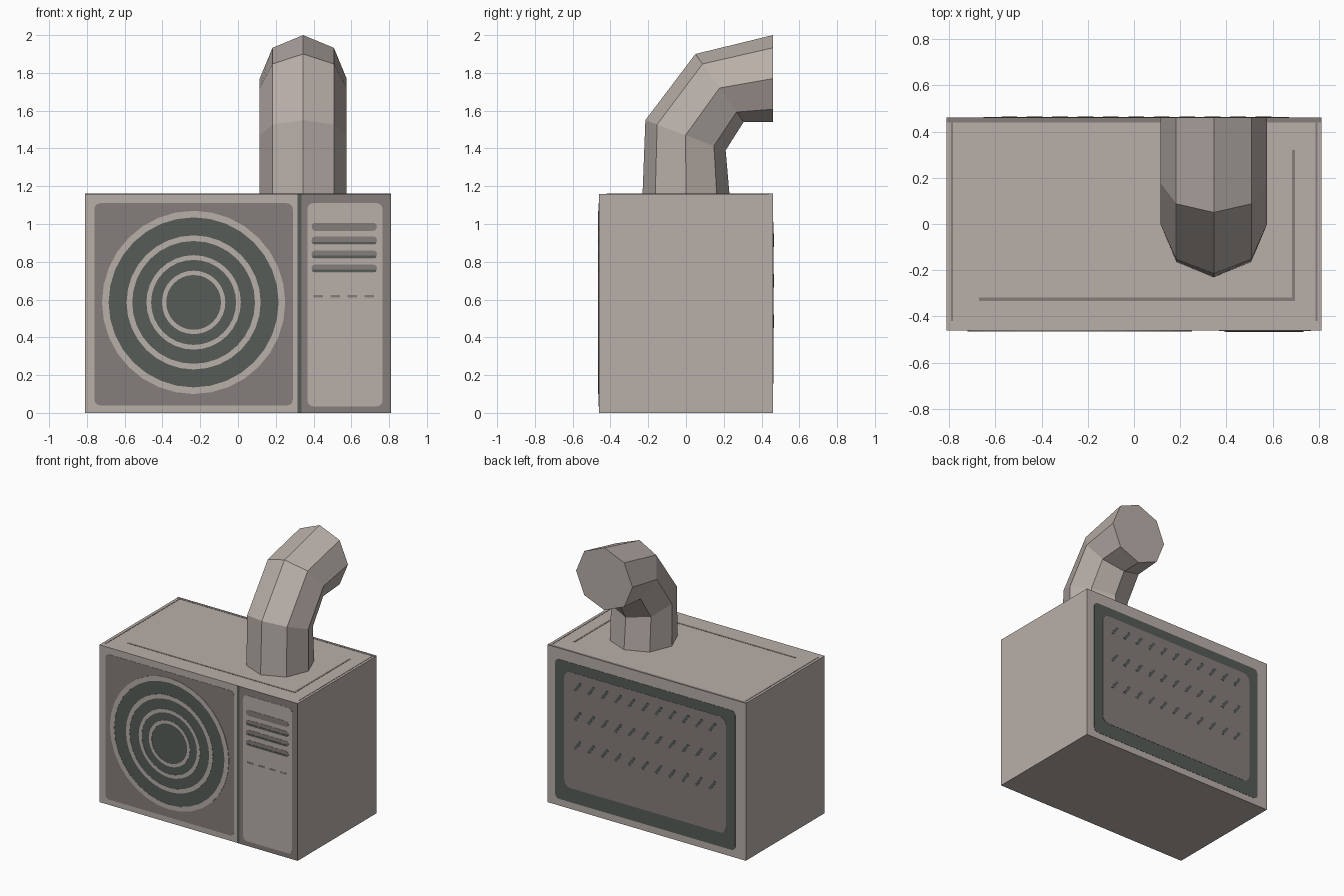
import bpy, bmesh, math
from mathutils import Matrix, Vector

if "Cube" in bpy.data.objects:
    bpy.data.objects.remove(bpy.data.objects["Cube"])

W, D, H = 0.81, 0.46, 1.16      # half width, half depth, height of the cabinet
STEP = 0.0016                   # height of one painted layer


def material(name, rgb):
    m = bpy.data.materials.new(name)
    m.diffuse_color = (*rgb, 1)
    m.use_nodes = True
    m.node_tree.nodes["Principled BSDF"].inputs["Base Color"].default_value = m.diffuse_color
    return m


BEIGE = material("warm light grey", (0.485, 0.429, 0.397))
GREY = material("medium grey", (0.235, 0.211, 0.198))
DARK = material("dark green grey", (0.093, 0.107, 0.095))

# face frames: columns are the u, v and outward directions
FACES = {
    "front": (Vector((1, 0, 0)), Vector((0, 0, 1)), Vector((0, -1, 0)), Vector((0, -D, 0))),
    "back": (Vector((-1, 0, 0)), Vector((0, 0, 1)), Vector((0, 1, 0)), Vector((0, D, 0))),
    "top": (Vector((1, 0, 0)), Vector((0, 1, 0)), Vector((0, 0, 1)), Vector((0, 0, H))),
}


def finish(bm, name, mat):
    bmesh.ops.recalc_face_normals(bm, faces=bm.faces)
    me = bpy.data.meshes.new(name)
    bm.to_mesh(me)
    bm.free()
    me.materials.append(mat)
    ob = bpy.data.objects.new(name, me)
    bpy.context.collection.objects.link(ob)
    return ob


def plates(name, mat, face, layer, outlines):
    """Thin raised plates from closed outlines in face coordinates."""
    u, v, n, o = FACES[face]
    bm = bmesh.new()
    for pts in outlines:
        low = [bm.verts.new(o + u * a + v * b) for a, b in pts]
        high = [bm.verts.new(o + u * a + v * b + n * STEP * layer) for a, b in pts]
        bm.faces.new(high)
        for i in range(len(pts)):
            j = (i + 1) % len(pts)
            bm.faces.new((low[i], low[j], high[j], high[i]))
    return finish(bm, name, mat)


def rounded(u0, u1, v0, v1, r=0.0, seg=3):
    if r == 0:
        return [(u0, v0), (u1, v0), (u1, v1), (u0, v1)]
    pts = []
    for k, (cu, cv) in enumerate([(u1 - r, v1 - r), (u0 + r, v1 - r),
                                  (u0 + r, v0 + r), (u1 - r, v0 + r)]):
        for s in range(seg + 1):
            a = math.pi / 2 * (k + s / seg)
            pts.append((cu + r * math.cos(a), cv + r * math.sin(a)))
    return pts


def circle(cu, cv, r, n=32):
    return [(cu + r * math.cos(2 * math.pi * i / n), cv + r * math.sin(2 * math.pi * i / n))
            for i in range(n)]


def ring_quads(cu, cv, r0, r1, n=32):
    a, b = circle(cu, cv, r0, n), circle(cu, cv, r1, n)
    return [[a[i], b[i], b[(i + 1) % n], a[(i + 1) % n]] for i in range(n)]


# cabinet
bm = bmesh.new()
bmesh.ops.create_cube(bm, size=1, matrix=Matrix.Translation((0, 0, H / 2))
                      @ Matrix.Diagonal((2 * W, 2 * D, H, 1)))
finish(bm, "cabinet", BEIGE)

# bent eight-sided duct: each ring is given by its outer and inner corner (y, z)
bm = bmesh.new()
rings = []
for (y0, z0), (y1, z1) in [((-0.23, H), (0.23, H)),
                           ((-0.215, 1.55), (0.21, 1.39)),
                           ((0.05, 1.90), (0.305, 1.54)),
                           ((D, 2.0), (D, 1.54))]:
    ring = []
    for i in range(8):
        a = math.pi / 4 * i
        t = (1 - math.cos(a)) / 2
        ring.append(bm.verts.new((0.345 + 0.23 * math.sin(a),
                                  y0 + (y1 - y0) * t, z0 + (z1 - z0) * t)))
    rings.append(ring)
for a, b in zip(rings, rings[1:]):
    for i in range(8):
        j = (i + 1) % 8
        bm.faces.new((a[i], a[j], b[j], b[i]))
bm.faces.new(rings[0])
bm.faces.new(rings[-1])
finish(bm, "exhaust_duct", BEIGE)

# fan side of the front
FU, FV = -0.235, 0.585
plates("fan_panel", GREY, "front", 1, [rounded(-0.76, 0.29, 0.04, 1.11, 0.03)])
plates("fan_opening", DARK, "front", 2, [circle(FU, FV, 0.455)])
plates("fan_rings", BEIGE, "front", 3,
       [q for r0, r1 in [(0.145, 0.168), (0.225, 0.25), (0.325, 0.355), (0.45, 0.485)]
        for q in ring_quads(FU, FV, r0, r1)])

# control side of the front
plates("control_border", GREY, "front", 1, [rounded(0.335, W, 0, H)])
plates("front_seam", DARK, "front", 1, [rounded(0.315, 0.335, 0, H)])
plates("control_panel", BEIGE, "front", 2, [rounded(0.367, 0.765, 0.035, 1.11, 0.03)])
slat_heights = [0.985, 0.912, 0.839, 0.764]
plates("control_slats", GREY, "front", 3,
       [rounded(0.39, 0.735, z - 0.021, z + 0.021, 0.018) for z in slat_heights])
plates("slat_shadow_gaps", DARK, "front", 4,
       [rounded(0.395, 0.73, z - 0.018, z - 0.006) for z in slat_heights[1:]])
plates("indicator_marks", GREY, "front", 3,
       [rounded(0.40 + 0.09 * i, 0.45 + 0.09 * i, 0.611, 0.623) for i in range(4)])

# back grille
plates("back_frame", DARK, "back", 1, [rounded(-0.745, 0.725, 0.05, 1.08, 0.03)])
plates("back_panel", GREY, "back", 2, [rounded(-0.67, 0.65, 0.155, 1.01, 0.05)])
slots = []
for z in (0.915, 0.70, 0.485):
    for i in range(11):
        c = -0.56 + 0.11 * i
        slots.append([(c - 0.034, z - 0.03), (c - 0.014, z - 0.036),
                      (c + 0.034, z + 0.03), (c + 0.014, z + 0.036)])
plates("back_slots", DARK, "back", 3, slots)

# painted lines on the top
plates("top_back_strip", GREY, "top", 1, [rounded(-W, W, 0.44, D)])
plates("top_lines", GREY, "top", 1, [
    rounded(-0.67, 0.683, -0.333, -0.318),
    rounded(0.683, 0.697, -0.333, 0.32),
    rounded(-0.792, -0.782, -0.42, 0.44),
    rounded(0.785, 0.793, -0.42, 0.44)])
